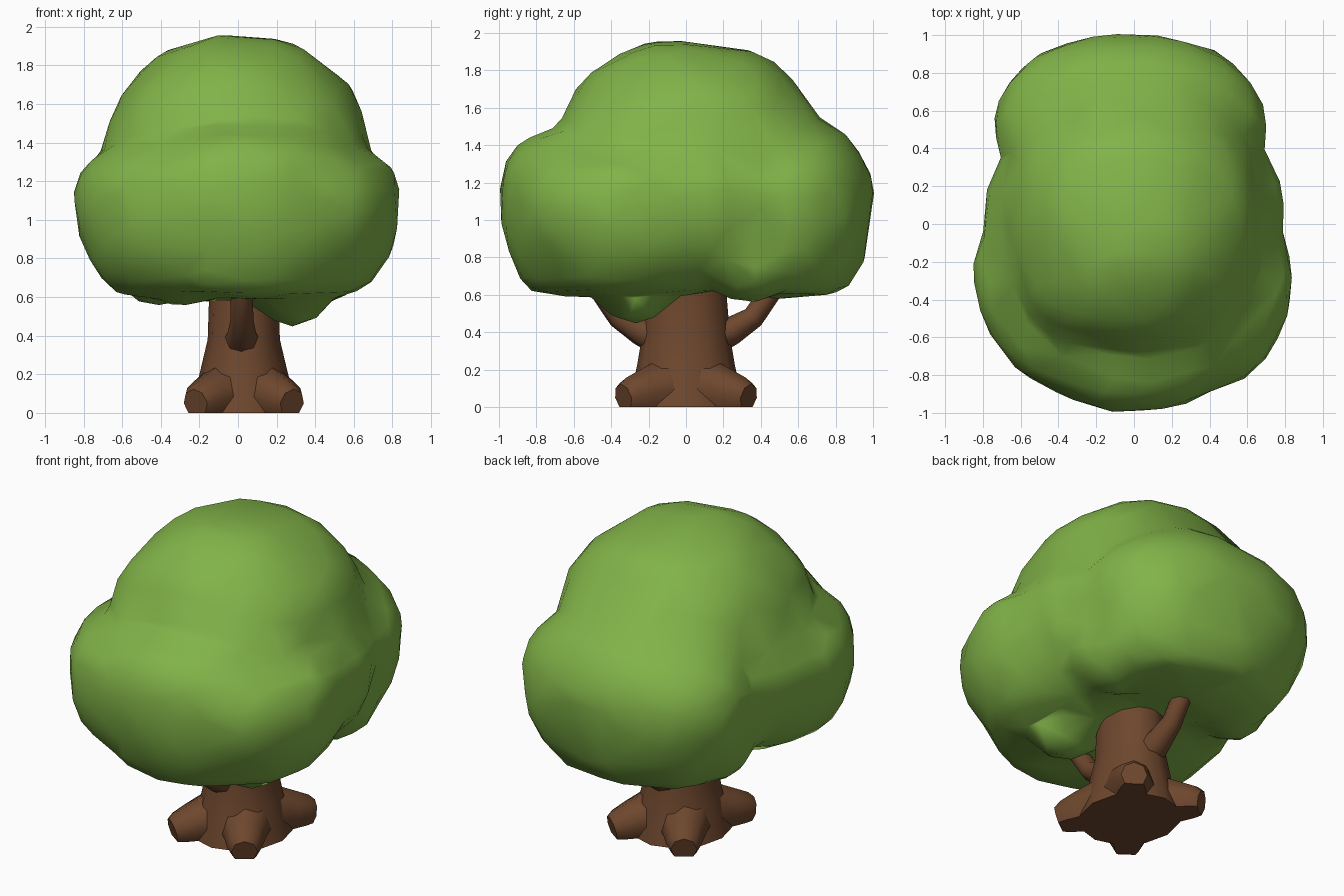
import bpy, bmesh, math
from mathutils import Vector, noise

cube = bpy.data.objects.get("Cube")
if cube:
    bpy.data.objects.remove(cube, do_unlink=True)


def make_material(name, color):
    mat = bpy.data.materials.new(name)
    mat.use_nodes = True
    mat.diffuse_color = color
    mat.node_tree.nodes["Principled BSDF"].inputs["Base Color"].default_value = color
    return mat


leaf_green = make_material("leaf_green", (0.22, 0.45, 0.065, 1))
bark_brown = make_material("bark_brown", (0.155, 0.063, 0.027, 1))


def make_object(name, bm, mat, angle):
    bmesh.ops.recalc_face_normals(bm, faces=bm.faces)
    mesh = bpy.data.meshes.new(name)
    bm.to_mesh(mesh)
    bm.free()
    mesh.materials.append(mat)
    mesh.shade_smooth()
    mesh.set_sharp_from_angle(angle=math.radians(angle))
    obj = bpy.data.objects.new(name, mesh)
    bpy.context.collection.objects.link(obj)
    return obj


def bridge_rings(bm, rings):
    for low, high in zip(rings, rings[1:]):
        n = len(low)
        for i in range(n):
            j = (i + 1) % n
            bm.faces.new((low[i], low[j], high[j], high[i]))
    bm.faces.new(rings[0][::-1])
    bm.faces.new(rings[-1])


# Limbs are tapered tubes along a path, never dipping below the ground
def make_limb(name, path, radii, sides=8):
    bm = bmesh.new()
    points = [Vector(p) for p in path]
    rings = []
    for k, (p, r) in enumerate(zip(points, radii)):
        along = points[min(k + 1, len(points) - 1)] - points[max(k - 1, 0)]
        turn = along.to_track_quat("Z", "Y")
        ring = []
        for i in range(sides):
            a = math.tau * i / sides
            co = p + turn @ Vector((r * math.cos(a), r * math.sin(a), 0))
            co.z = max(co.z, 0)
            ring.append(bm.verts.new(co))
        rings.append(ring)
    bridge_rings(bm, rings)
    return make_object(name, bm, bark_brown, 60)


# Trunk: oval rings with a gentle flare
CENTRE_X = 0.03
trunk_profile = [(0, 0.28, 0.31), (0.12, 0.25, 0.285), (0.22, 0.225, 0.262),
                 (0.38, 0.187, 0.235), (0.6, 0.18, 0.217), (0.9, 0.17, 0.2)]
bm = bmesh.new()
rings = []
for z, rx, ry in trunk_profile:
    angles = [math.tau * i / 12 for i in range(12)]
    rings.append([bm.verts.new((CENTRE_X + rx * math.cos(a), ry * math.sin(a), z))
                  for a in angles])
bridge_rings(bm, rings)
make_object("trunk", bm, bark_brown, 60)

# Four blunt, low roots at the corners
for sx, side in ((1, "left"), (-1, "right")):
    for sy, end in ((-1, "front"), (1, "back")):
        path = [(CENTRE_X + sx * x, sy * y, z) for x, y, z in
                ((0.1, 0.12, 0.1), (0.18, 0.23, 0.08), (0.225, 0.3, 0.06), (0.25, 0.335, 0.05))]
        make_limb(f"root_{end}_{side}", path, (0.16, 0.12, 0.1, 0.075))

# Two branches rising into the crown
for sy, end in ((-1, "front"), (1, "back")):
    path = [(0.02, sy * y, z) for y, z in
            ((0.14, 0.37), (0.25, 0.41), (0.36, 0.48), (0.45, 0.61), (0.51, 0.75))]
    make_limb(f"branch_{end}", path, (0.1, 0.075, 0.06, 0.057, 0.053))


# Crown: overlapping rounded lobes with flattened undersides;
# plan and rise set how square each lobe is from above and from the side
def add_lobe(bm, centre, radii, drop, floor, plan=2, rise=2):
    lobe = bmesh.ops.create_icosphere(bm, subdivisions=4, radius=1)
    for v in lobe["verts"]:
        d = v.co.normalized()
        reach = (abs(d.x) ** plan + abs(d.y) ** plan) ** (1 / plan)
        d /= (reach ** rise + abs(d.z) ** rise) ** (1 / rise)
        rz = radii[2] if d.z > 0 else drop
        co = Vector(centre) + Vector((d.x * radii[0], d.y * radii[1], d.z * rz))
        if co.z < floor:
            co.z = floor + (co.z - floor) * 0.15
        v.co = co + v.co.normalized() * noise.noise(co * 3.2) * 0.03


bm = bmesh.new()
add_lobe(bm, (0, 0.02, 1.24), (0.7, 0.735, 0.715), 0.5, 0.8, 2.3, 2.25)    # top dome
add_lobe(bm, (0, -0.29, 1.12), (0.85, 0.68, 0.36), 0.7, 0.62, 2.1, 2.15)   # wide front lobe
add_lobe(bm, (0.03, -0.36, 1.12), (0.65, 0.64, 0.42), 0.68, 0.62, 2.1, 2.35)  # front face lobe
add_lobe(bm, (0, 0, 1.13), (0.805, 0.6, 0.42), 0.58, 0.66, 2.5, 2.05)      # middle body
add_lobe(bm, (-0.02, 0.52, 1.13), (0.715, 0.48, 0.42), 0.66, 0.61, 2.15, 2.15)  # back lobe
add_lobe(bm, (0.27, -0.27, 0.78), (0.28, 0.27, 0.25), 0.32, 0.4)           # low left tuft
add_lobe(bm, (-0.28, -0.36, 0.78), (0.28, 0.26, 0.2), 0.23, 0.4)           # low right tuft
for side in (-1, 1):
    add_lobe(bm, (side * 0.42, 0.36, 0.78), (0.24, 0.24, 0.2), 0.22, 0.4)  # low back tufts
crown = make_object("crown", bm, leaf_green, 180)

# Merge the lobes into one skin, soften, then reduce to low-poly
remesh = crown.modifiers.new("merge_lobes", "REMESH")
remesh.mode = "VOXEL"
remesh.voxel_size = 0.045
remesh.use_smooth_shade = True
soften = crown.modifiers.new("soften", "SMOOTH")
soften.factor = 0.5
soften.iterations = 4
reduce = crown.modifiers.new("low_poly", "DECIMATE")
reduce.ratio = 0.055
